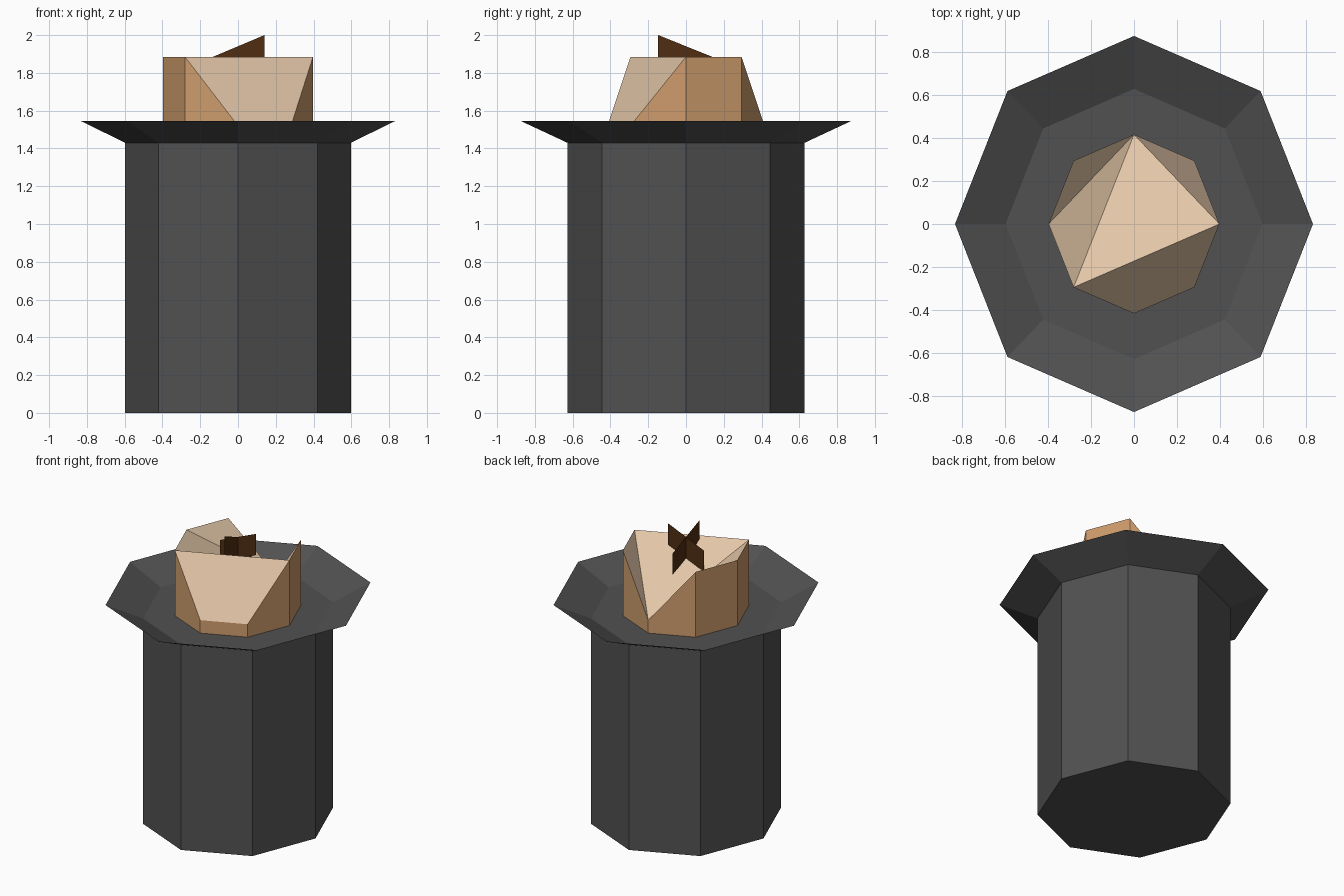
import bpy, math

if "Cube" in bpy.data.objects:
    bpy.data.objects.remove(bpy.data.objects["Cube"])


def material(name, rgb):
    m = bpy.data.materials.new(name)
    m.diffuse_color = (*rgb, 1)
    m.use_nodes = True
    m.node_tree.nodes["Principled BSDF"].inputs["Base Color"].default_value = m.diffuse_color
    return m


charcoal = material("charcoal", (0.083, 0.083, 0.083))
tan = material("tan", (0.62, 0.335, 0.15))
cream = material("cream", (0.76, 0.56, 0.385))
dark_brown = material("dark brown", (0.08, 0.027, 0.006))


def make(name, verts, faces, mats, rule=None):
    me = bpy.data.meshes.new(name)
    me.from_pydata(verts, [], faces)
    for m in mats:
        me.materials.append(m)
    if rule:
        for p in me.polygons:
            p.material_index = rule(p.index)
    ob = bpy.data.objects.new(name, me)
    bpy.context.collection.objects.link(ob)
    return ob


N = 8


def ring(rx, ry, z):
    """Octagon with a corner on +x; z is a number or one height per corner."""
    zs = z if isinstance(z, list) else [z] * N
    return [(rx * math.cos(i * math.tau / N), ry * math.sin(i * math.tau / N), zs[i])
            for i in range(N)]


def walls(a, b):
    return [(a + i, a + (i + 1) % N, b + (i + 1) % N, b + i) for i in range(N)]


FLOOR, LIP = 1.43, 1.545

# Octagonal body, closed at both ends
make("body", ring(0.597, 0.628, 0) + ring(0.597, 0.628, FLOOR),
     [tuple(range(N))[::-1], tuple(range(N, 2 * N))] + walls(0, N), [charcoal])

# Flared single-sheet rim
make("rim", ring(0.597, 0.628, FLOOR) + ring(0.832, 0.874, LIP), walls(0, N), [charcoal])

# Cut core: tan sides, cream faceted top with three low corners
HIGH, LOW = 1.885, 1.52
heights = [LOW if i in (2, 6, 7) else HIGH for i in range(N)]
top = [(0, 1, 2), (2, 3, 4), (2, 4, 5), (0, 2, 5), (0, 5, 6), (0, 6, 7)]
make("core", ring(0.397, 0.416, FLOOR) + ring(0.397, 0.416, heights),
     walls(0, N) + [tuple(N + i for i in t) for t in top],
     [tan, cream], lambda i: int(i >= N))

# Two crossed slanted sheets standing on the core
DROP, TALL, PEAK = 0.118, 0.148, 2.0
for name, dx, dy in (("splinter_side", 0.14, 0), ("splinter_front", 0, -0.147)):
    make(name, [(dx, dy, PEAK - TALL), (dx, dy, PEAK),
                (-dx, -dy, PEAK - DROP), (-dx, -dy, PEAK - DROP - TALL)],
         [(0, 1, 2, 3)], [dark_brown])
